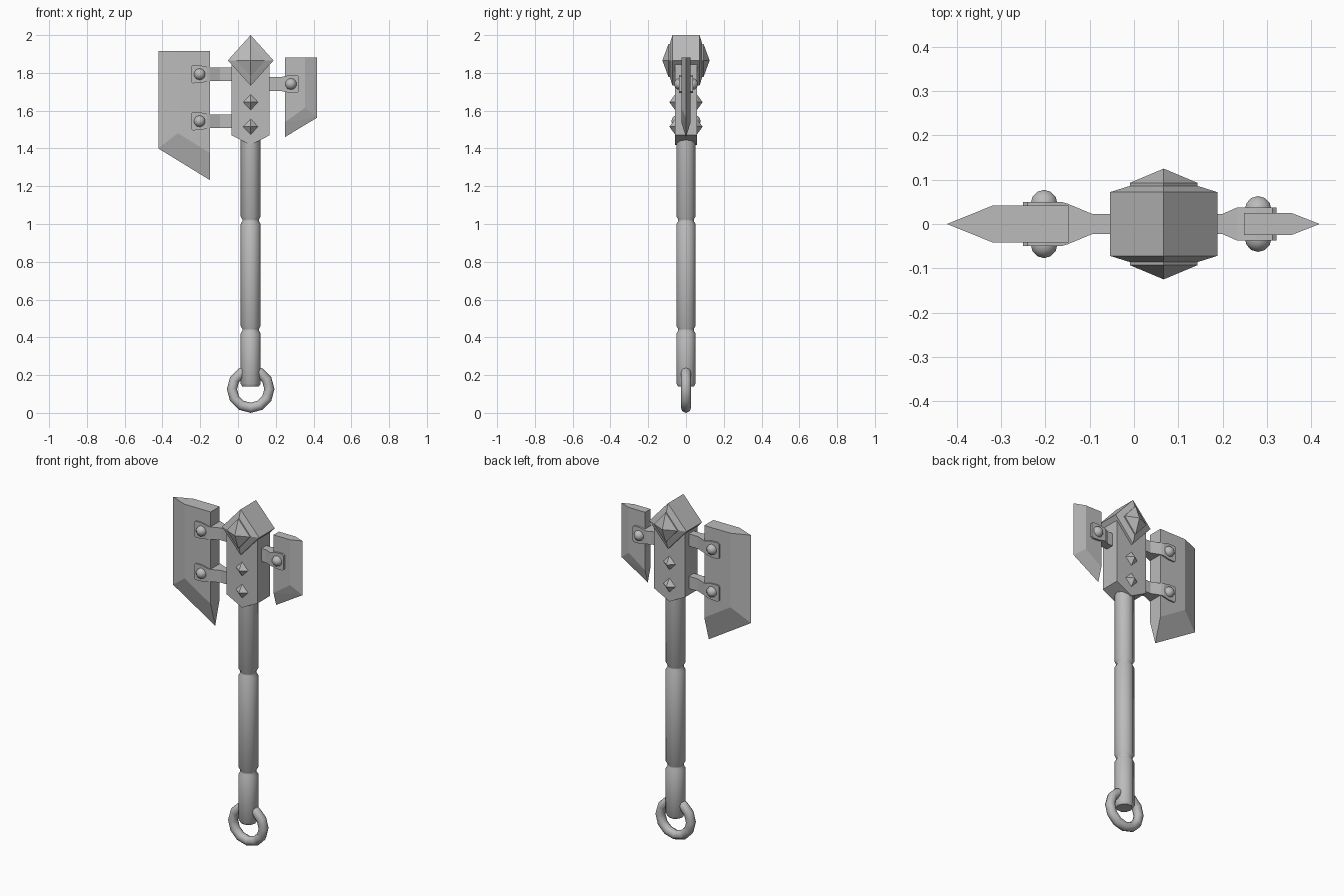
import bpy, bmesh, math
from mathutils import Matrix

cube = bpy.data.objects.get("Cube")
if cube:
    bpy.data.objects.remove(cube, do_unlink=True)

CX = 0.067  # handle axis
steel = bpy.data.materials.new("grey steel")
steel.use_nodes = True
GREY = (0.5, 0.5, 0.5, 1)
steel.diffuse_color = GREY
steel.node_tree.nodes["Principled BSDF"].inputs["Base Color"].default_value = GREY


def finish(name, bm, smooth=None):
    bmesh.ops.recalc_face_normals(bm, faces=bm.faces[:])
    mesh = bpy.data.meshes.new(name)
    bm.to_mesh(mesh)
    bm.free()
    mesh.materials.append(steel)
    obj = bpy.data.objects.new(name, mesh)
    bpy.context.collection.objects.link(obj)
    if smooth:
        bpy.ops.object.select_all(action="DESELECT")
        obj.select_set(True)
        bpy.context.view_layer.objects.active = obj
        bpy.ops.object.shade_smooth_by_angle(angle=math.radians(smooth))
    return obj


def loft(name, rings, smooth=None):
    """Skin a list of equal rings and cap both ends."""
    bm = bmesh.new()
    loops = [[bm.verts.new(p) for p in ring] for ring in rings]
    n = len(loops[0])
    for a, b in zip(loops, loops[1:]):
        for i in range(n):
            j = (i + 1) % n
            bm.faces.new((a[i], a[j], b[j], b[i]))
    bm.faces.new(loops[0])
    bm.faces.new(loops[-1])
    return finish(name, bm, smooth)


def hull(name, points):
    """Flat-faced convex solid around the points."""
    bm = bmesh.new()
    for p in points:
        bm.verts.new(p)
    bmesh.ops.convex_hull(bm, input=bm.verts[:])
    bmesh.ops.dissolve_limit(bm, angle_limit=0.01, verts=bm.verts[:], edges=bm.edges[:])
    return finish(name, bm)


def diamond(y, z, w, h):
    return [(CX + w, y, z), (CX, y, z + h), (CX - w, y, z), (CX, y, z - h)]


# Handle with two grooves and chamfered ends
profile = [(0.14, 0.044), (0.155, 0.053)]
for z in (0.44, 1.02):
    profile += [(z - 0.02, 0.053), (z - 0.005, 0.044), (z + 0.005, 0.044), (z + 0.02, 0.053)]
profile += [(1.5, 0.053)]
SIDES = 10
loft("handle", [[(CX + r * math.cos(math.tau * i / SIDES), r * math.sin(math.tau * i / SIDES), z)
                 for i in range(SIDES)] for z, r in profile], 40)

# Hanging ring through the handle end
bpy.ops.mesh.primitive_torus_add(major_segments=12, minor_segments=8, major_radius=0.099,
                                 minor_radius=0.027, location=(CX, 0, 0.126),
                                 rotation=(math.pi / 2, 0, 0))
ring = bpy.context.object
ring.name = "hanging_ring"
ring.data.materials.append(steel)
bpy.ops.object.shade_smooth_by_angle(angle=math.radians(50))

# Head block with a pointed underside
outline = [(-0.101, 1.845), (-0.101, 1.47), (0, 1.418), (0.101, 1.47), (0.101, 1.845)]
hull("head_block", [(CX + x, y, z) for x, z in outline for y in (-0.058, 0.058)])

# Diamond crown with a pyramid stud on both faces
crown = []
for s in (-1, 1):
    crown += diamond(s * 0.072, 1.866, 0.121, 0.134) + diamond(s * 0.086, 1.866, 0.076, 0.087)
hull("crown", crown)
for s, side in ((-1, "front"), (1, "back")):
    stud = diamond(s * 0.08, 1.866, 0.076, 0.087) + diamond(s * 0.093, 1.866, 0.076, 0.087)
    hull("crown_stud_" + side, stud + [(CX, s * 0.125, 1.866)])
    for z, level in ((1.645, "upper"), (1.515, "lower")):
        hull(f"spike_{level}_{side}",
             diamond(s * 0.056, z, 0.042, 0.044) + [(CX, s * 0.088, z)])


def blade(name, half, root, shoulder, edge, top, flat_low, edge_low):
    """Blade with a flat body, bevelled to a sharp outer and lower edge."""
    pts = [(x, y, z) for y in (-half, half)
           for x, z in ((root, top), (shoulder, top), (shoulder, flat_low[1]), (root, flat_low[0]))]
    hull(name, pts + [(edge, 0, top), (edge, 0, edge_low[1]), (root, 0, edge_low[0])])


blade("large_blade", 0.042, -0.148, -0.318, -0.422, 1.916, (1.375, 1.481), (1.232, 1.40))
blade("small_blade", 0.025, 0.248, 0.355, 0.419, 1.881, (1.54, 1.615), (1.46, 1.563))


def strap(name, z, stations, rivet_x, rivet_y):
    """Arm that flares into a plate, riveted on both faces."""
    loft(name, [[(x, -y, z - h), (x, y, z - h), (x, y, z + h), (x, -y, z + h)]
                for x, y, h in stations])
    for s, side in ((-1, "front"), (1, "back")):
        bm = bmesh.new()
        bmesh.ops.create_uvsphere(bm, u_segments=10, v_segments=6, radius=0.032)
        bm.transform(Matrix.Translation((rivet_x, s * rivet_y, z)) @ Matrix.Rotation(math.pi / 2, 4, "X"))
        finish(f"{name}_rivet_{side}", bm, 50)


large_stations = [(-0.02, 0.023, 0.036), (-0.095, 0.023, 0.036), (-0.15, 0.046, 0.036),
                  (-0.165, 0.05, 0.039), (-0.2, 0.05, 0.047), (-0.24, 0.05, 0.048), (-0.25, 0.05, 0.04)]
small_stations = [(0.14, 0.023, 0.038), (0.2, 0.023, 0.038), (0.232, 0.037, 0.038),
                  (0.275, 0.037, 0.047), (0.312, 0.037, 0.048), (0.322, 0.037, 0.04)]
strap("upper_strap", 1.793, large_stations, -0.203, 0.045)
strap("lower_strap", 1.544, large_stations, -0.203, 0.045)
strap("small_strap", 1.741, small_stations, 0.28, 0.031)
